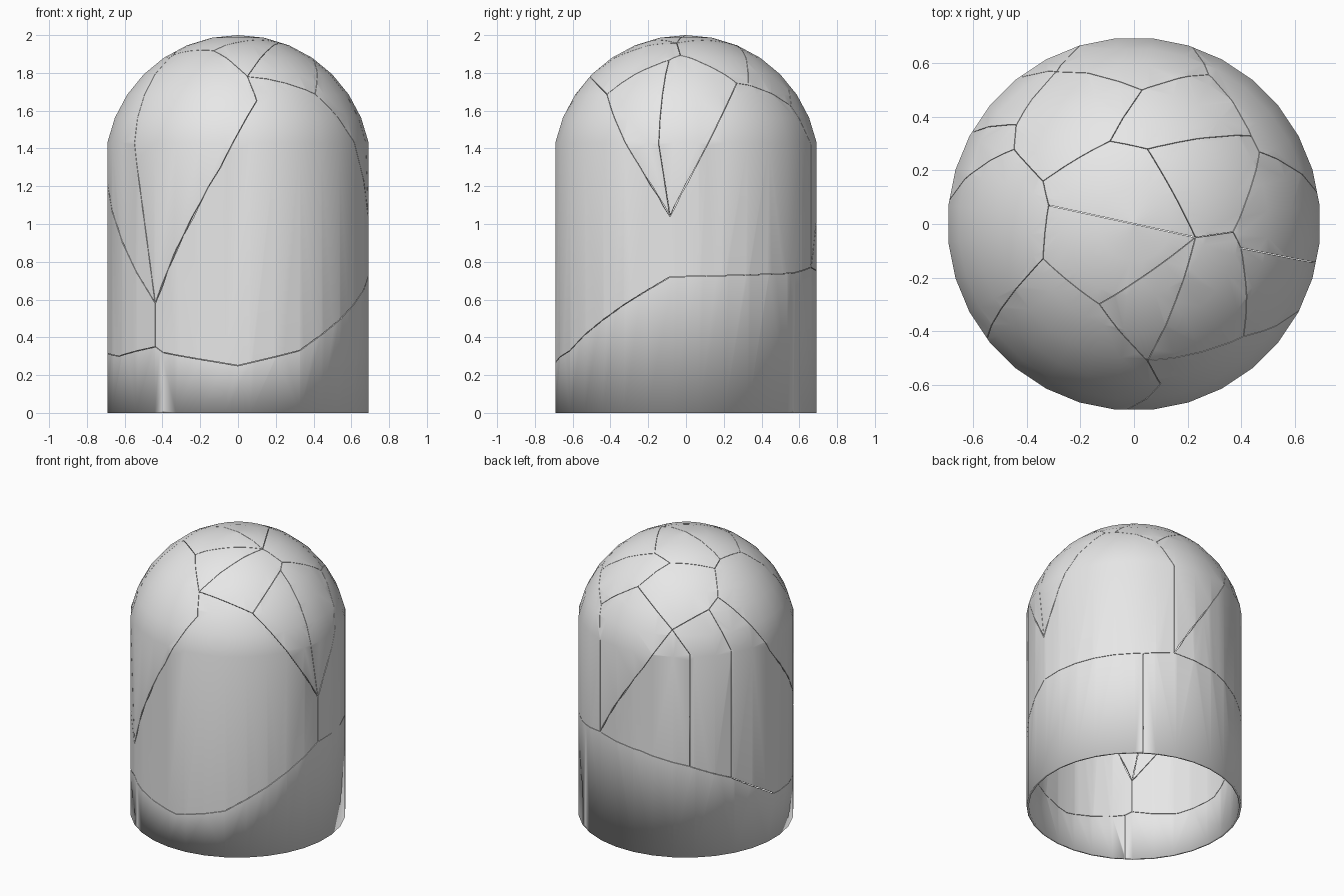
import bpy, bmesh
from math import sin, cos, pi, radians, sqrt
from mathutils import Vector

cube = bpy.data.objects.get("Cube")
if cube:
    bpy.data.objects.remove(cube)

SIDES = 32
RADIUS = 0.709           # dome sphere
CENTRE = 2 - RADIUS
STEP = pi / 16
WALL = RADIUS * cos(STEP)  # cylinder radius
THICK = 0.015
GAP = 0.0012


def make_object(name, bm):
    mesh = bpy.data.meshes.new(name)
    bm.to_mesh(mesh)
    bm.free()
    obj = bpy.data.objects.new(name, mesh)
    bpy.context.collection.objects.link(obj)
    return obj


def profile(inset):
    """Wall foot, then dome arc up to the pole."""
    r = RADIUS - inset
    arc = [(r * cos(i * STEP), CENTRE + r * sin(i * STEP)) for i in range(1, 8)]
    return [(WALL - inset, 0)] + arc + [(0, CENTRE + r)]


# Thin domed shell, open underneath
bm = bmesh.new()
outer, inner = profile(0), profile(THICK)
edges = []
for outline in (outer + [], [outer[0]] + inner):
    turn = pi / SIDES
    verts = [bm.verts.new((r * cos(turn), r * sin(turn), z)) for r, z in outline]
    edges += [bm.edges.new(pair) for pair in zip(verts, verts[1:])]
bmesh.ops.spin(bm, geom=bm.verts[:] + edges, cent=(0, 0, 0), axis=(0, 0, 1),
               angle=2 * pi, steps=SIDES)
bmesh.ops.remove_doubles(bm, verts=bm.verts, dist=0.0005)
bmesh.ops.dissolve_degenerate(bm, dist=0.0001, edges=bm.edges)
bmesh.ops.recalc_face_normals(bm, faces=bm.faces)
shell = make_object("cracked_dome_shell", bm)

# Crack corners on the dome, by plan position
dome = dict(
    A=(-.34, .16), B=(-.09, .31), C=(.05, .28), D=(.23, -.05), E=(-.13, -.3),
    F=(-.34, -.13), G=(-.32, .07), H=(.03, .5), I=(-.29, .57), J=(-.44, .37),
    K=(-.45, .28), L=(.28, .56), M=(.47, .27), N=(.44, .33), O=(.37, -.03),
    P=(.4, -.09), Q=(.42, -.25), R=(.41, -.42), S=(.05, -.51), T=(.1, -.6))
# Crack corners on the wall, by bearing and height
wall = dict(
    a=(72, 1.42), b=(72, .77), c=(-7, 1.04), d=(-7, .72), e=(-12, 1.42),
    f=(-129, .58), g=(-129, .35), h=(176, 1.36), i=(127, 1.45), j=(150, 1.45),
    k=(127, .65), l=(150, .54), m=(-125, .32), n=(-125, -.05), o=(55, .74),
    p=(55, -.05), q=(-148, .85), r=(-90, .25), s=(-62, .33), t=(-30, .56),
    u=(27, .73), v=(100, .73), w=(180, .32), x=(-155, .3), y=(-142, 1.42))
corner = {}
for key, (x, y) in dome.items():
    corner[key] = Vector((x, y, CENTRE + sqrt(RADIUS ** 2 - x * x - y * y)))
for key, (bearing, z) in wall.items():
    t = radians(bearing)
    corner[key] = Vector((WALL * cos(t), WALL * sin(t), z))

# Each word is one crack running from corner to corner
cracks = ("AGFEDCBA GD ES SD DOMNC BHIJKA HLN LabI ia OPQRST PecR cM cd FyfT "
          "fqhK fg Iik Jjl mn op "
          "gmrstduobvklwxg").replace(" ia ", " ").split()


def blade(bm, start, end, cuts=6):
    """Thin curved strip standing through the shell along one crack."""
    rings = []
    for n in range(cuts + 1):
        p = start.lerp(end, n / cuts)
        axis = Vector((0, 0, min(p.z, CENTRE)))
        out = (p - axis).normalized()
        side = (end - start).cross(out).normalized() * GAP
        rings.append([bm.verts.new(axis + out * r + side * s)
                      for r, s in ((.62, -1), (.62, 1), (.76, 1), (.76, -1))])
    for low, high in zip(rings, rings[1:]):
        for n in range(4):
            m = (n + 1) % 4
            bm.faces.new((low[n], low[m], high[m], high[n]))
    bm.faces.new(rings[0])
    bm.faces.new(rings[-1])


bm = bmesh.new()
for crack in cracks:
    for start, end in zip(crack, crack[1:]):
        blade(bm, corner[start], corner[end])
bmesh.ops.triangulate(bm, faces=bm.faces)
bmesh.ops.recalc_face_normals(bm, faces=bm.faces)
cutter = make_object("crack_cutter", bm)

# Cut the cracks and keep the result as plain mesh
mod = shell.modifiers.new("cracks", "BOOLEAN")
mod.operation = "DIFFERENCE"
mod.solver = "EXACT"
mod.use_self = True
mod.object = cutter
graph = bpy.context.evaluated_depsgraph_get()
mesh = bpy.data.meshes.new_from_object(shell.evaluated_get(graph))
shell.modifiers.clear()
shell.data = mesh
bpy.data.objects.remove(cutter)

# Smooth surface, sharp along the cracks, soft along the bottom rim
bm = bmesh.new()
bm.from_mesh(mesh)
for face in bm.faces:
    face.smooth = True
for edge in bm.edges:
    on_rim = all(v.co.z < 0.001 for v in edge.verts)
    rim_edge = on_rim and any(abs(f.normal.z) > .9 for f in edge.link_faces)
    edge.smooth = rim_edge or edge.calc_face_angle(0) < radians(35)
bm.to_mesh(mesh)
bm.free()

# Plain grey
grey = bpy.data.materials.new("plain_grey")
grey.use_nodes = True
colour = (0.8, 0.8, 0.8, 1)
grey.diffuse_color = colour
grey.node_tree.nodes["Principled BSDF"].inputs["Base Color"].default_value = colour
mesh.materials.clear()
mesh.materials.append(grey)
